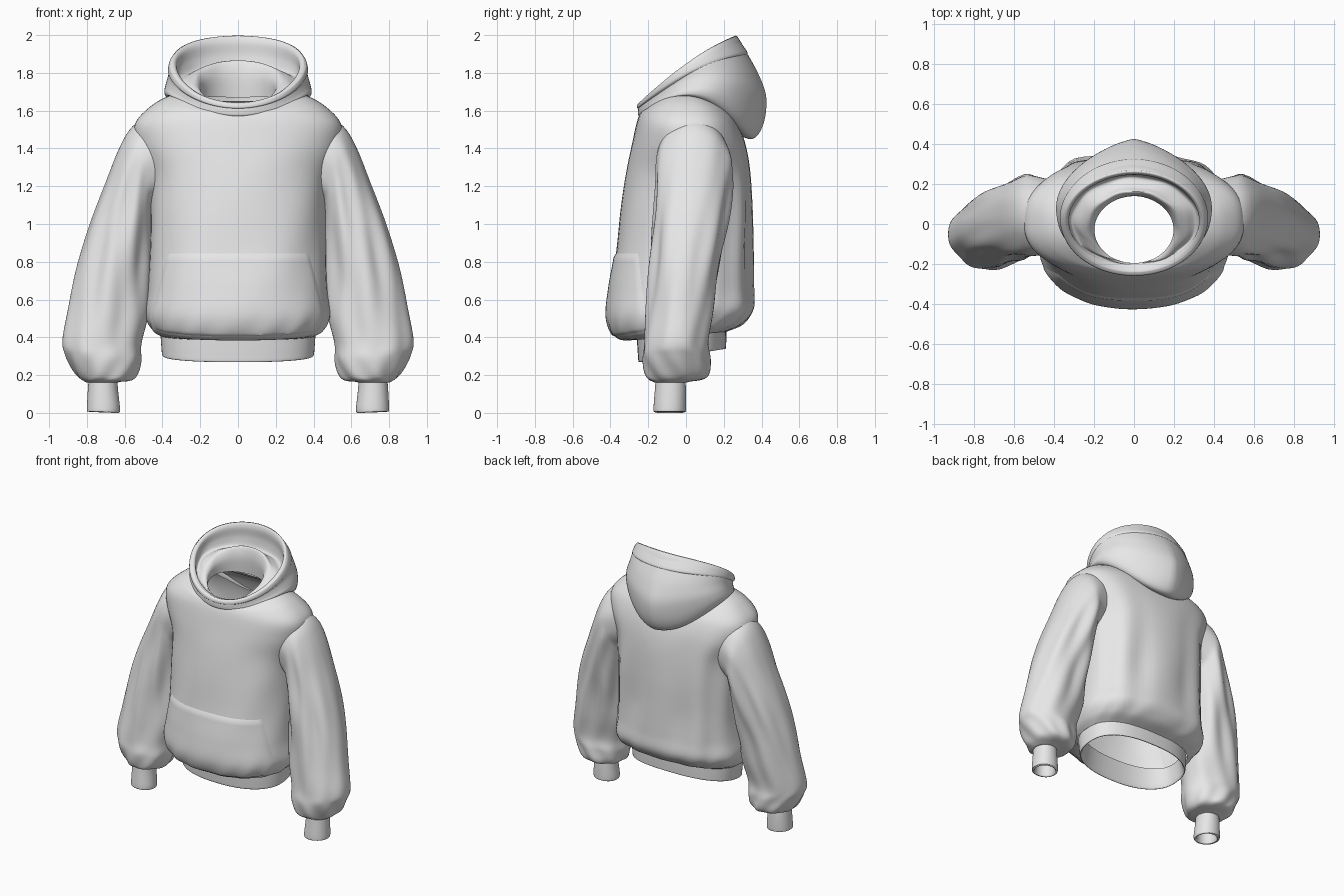
import bpy, math
from math import sin, cos, pi

cloth = bpy.data.materials.new("light grey cloth")
cloth.diffuse_color = (0.8, 0.8, 0.8, 1)


def make(name, verts, faces, angle=50):
    me = bpy.data.meshes.new(name)
    me.from_pydata(verts, [], faces)
    me.materials.append(cloth)
    ob = bpy.data.objects.new(name, me)
    bpy.context.collection.objects.link(ob)
    bpy.ops.object.select_all(action='DESELECT')
    ob.select_set(True)
    bpy.context.view_layer.objects.active = ob
    bpy.ops.object.shade_smooth_by_angle(angle=math.radians(angle))
    return ob


def spline(keys, t):
    """Catmull-Rom blend of the ring settings."""
    i = min(int(t), len(keys) - 2)
    f = t - i
    k = [keys[max(0, min(len(keys) - 1, i + d))] for d in (-1, 0, 1, 2)]
    return [0.5 * (2*b + (c - a)*f + (2*a - 5*b + 4*c - d)*f*f + (3*b - a - 3*c + d)*f**3)
            for a, b, c, d in zip(*k)]


def power(v, p):
    return math.copysign(abs(v) ** p, v)


def point(keys, t, th, nf, nb, fold=None):
    """Point on a ring; key = centre x, half width, y front, y back, z front, z side, z back, tilt."""
    cx, hx, yf, yb, zf, zs, zb, tilt = spline(keys, t)
    n = nb if cos(th) > 0 else nf
    s, c = power(sin(th), 2/n), power(cos(th), 2/n)
    m = 1 + (fold(t, th) if fold else 0)
    mid = (yf + yb) / 2
    z = zs + (zb - zf)/2*c + ((zb + zf)/2 - zs)*c*c + tilt*s
    return (cx + hx*s*m, mid + (yb - yf)/2*c*m, z)


def loft(name, keys, nf, nb, fold=None, side=1, up=True, seg=72, sub=6):
    rows = (len(keys) - 1)*sub + 1
    verts = []
    for r in range(rows):
        for j in range(seg):
            x, y, z = point(keys, r/sub, 2*pi*j/seg, nf, nb, fold)
            verts.append((x*side, y, z))
    faces = []
    for r in range(rows - 1):
        for j in range(seg):
            k = (j + 1) % seg
            q = (r*seg + j, r*seg + k, (r + 1)*seg + k, (r + 1)*seg + j)
            faces.append(q[::-1] if up == (side > 0) else q)
    return make(name, verts, faces)


def centred(rows):
    return [(0, *r, 0) for r in rows]


def slanted(rows):
    """Rows of inner x, outer x, y front, y back, inner z, outer z."""
    return [((a + b)/2, (b - a)/2, f, k, (p + q)/2, (p + q)/2, (p + q)/2, (q - p)/2)
            for a, b, f, k, p, q in rows]


# Torso: a hollow bag that balloons over the hem, with wide dropped shoulders
body = centred([
    (0.41, -0.27, 0.215, 0.385, 0.41, 0.43),
    (0.46, -0.365, 0.30, 0.395, 0.45, 0.47),
    (0.49, -0.413, 0.355, 0.50, 0.53, 0.55),
    (0.475, -0.402, 0.352, 0.66, 0.66, 0.67),
    (0.465, -0.372, 0.345, 0.85, 0.85, 0.85),
    (0.465, -0.345, 0.345, 1.08, 1.06, 1.08),
    (0.475, -0.315, 0.335, 1.28, 1.25, 1.28),
    (0.535, -0.285, 0.31, 1.43, 1.41, 1.43),
    (0.545, -0.26, 0.27, 1.54, 1.53, 1.54),
    (0.46, -0.24, 0.23, 1.59, 1.625, 1.60),
    (0.36, -0.225, 0.20, 1.60, 1.68, 1.62),
    (0.28, -0.215, 0.17, 1.61, 1.69, 1.65)])


def body_fold(t, th):
    back = max(0, cos(th))
    low = math.exp(-((t - 1) / 0.9)**2)
    mid = max(0, 1 - abs(t - 4) / 4)
    return (0.035*mid*back*sin(10*th + 0.3*t) + 0.012*low*sin(17*th + 2*t)
            + 0.006*mid*sin(7*th + 2*t))


loft("torso", body, 2.35, 2.7, body_fold)

# Ribbed hem band, turned up inside
hem = centred([
    (0.365, -0.215, 0.175, 0.42, 0.43, 0.45),
    (0.385, -0.235, 0.195, 0.29, 0.32, 0.355),
    (0.40, -0.25, 0.21, 0.27, 0.305, 0.34),
    (0.405, -0.255, 0.213, 0.31, 0.34, 0.37),
    (0.41, -0.26, 0.215, 0.39, 0.41, 0.44)])
loft("hem_band", hem, 2.3, 2.5)

# Kangaroo pocket: a raised patch following the torso front
ROWS, COLS = 24, 40
verts, faces = [], []
for r in range(ROWS + 1):
    u = 1.1 + 2.9*r/ROWS
    hx = spline(body, u)[1]
    w = min(0.93*hx, 0.375 + 0.085*max(0, (4 - u)/2)**0.8)
    lim = math.asin((w/hx)**1.175)
    for c in range(COLS + 1):
        x, y, z = point(body, u, pi + lim*(1 - 2*c/COLS), 2.35, 2.7, body_fold)
        edge = r in (0, ROWS) or c in (0, COLS)
        verts.append((x, y + (0.004 if edge else -0.01), z))
for r in range(ROWS):
    for c in range(COLS):
        a = r*(COLS + 1) + c
        faces.append((a, a + 1, a + COLS + 2, a + COLS + 1))
make("front_pocket", verts, faces, 35)

# Sleeves: from the shoulder down to a puff gathered above the cuff
sleeve = slanted([
    (0.38, 0.45, -0.15, 0.22, 1.12, 1.58),
    (0.44, 0.555, -0.16, 0.24, 1.10, 1.52),
    (0.45, 0.625, -0.165, 0.245, 1.06, 1.41),
    (0.45, 0.705, -0.17, 0.23, 0.98, 1.21),
    (0.455, 0.785, -0.18, 0.205, 0.85, 1.00),
    (0.465, 0.855, -0.19, 0.17, 0.68, 0.77),
    (0.475, 0.90, -0.205, 0.145, 0.52, 0.55),
    (0.51, 0.93, -0.22, 0.12, 0.37, 0.38),
    (0.515, 0.91, -0.23, 0.125, 0.27, 0.30),
    (0.55, 0.855, -0.21, 0.11, 0.18, 0.20),
    (0.62, 0.81, -0.175, 0.02, 0.165, 0.165),
    (0.645, 0.785, -0.155, -0.01, 0.16, 0.16)])
cuff = slanted([
    (0.64, 0.79, -0.16, -0.005, 0.19, 0.19),
    (0.635, 0.795, -0.165, 0.0, 0.12, 0.12),
    (0.625, 0.80, -0.172, 0.0, 0.025, 0.02),
    (0.63, 0.795, -0.167, -0.005, 0.0, 0.01),
    (0.645, 0.78, -0.152, -0.02, 0.015, 0.015),
    (0.65, 0.775, -0.15, -0.022, 0.12, 0.12)])


def sleeve_fold(t, th):
    drape = max(0, 1 - abs(t - 4.5)/4.5)
    puff = math.exp(-((t - 8.8)/1.0)**2)
    face = abs(cos(th))
    return face*(0.06*drape*sin(5*th + 0.9*t) + 0.04*drape*sin(9*th - 1.3*t)) \
        + 0.035*puff*sin(8*th + 2.5*t)


for label, side in (("right", 1), ("left", -1)):
    loft("sleeve_" + label, sleeve, 2.0, 2.0, sleeve_fold, side, up=False)
    loft("cuff_" + label, cuff, 2.1, 2.1, None, side, up=False, seg=40)

# Hood: hanging pouch behind, tilted rim, and folded lining down to the neck hole
hood = centred([
    (0.33, -0.215, 0.24, 1.595, 1.67, 1.49),
    (0.378, -0.24, 0.35, 1.57, 1.675, 1.45),
    (0.39, -0.252, 0.41, 1.575, 1.70, 1.53),
    (0.383, -0.255, 0.425, 1.59, 1.74, 1.67),
    (0.37, -0.255, 0.385, 1.605, 1.785, 1.79),
    (0.365, -0.252, 0.32, 1.62, 1.825, 1.91),
    (0.352, -0.243, 0.268, 1.64, 1.855, 1.995),
    (0.328, -0.217, 0.247, 1.635, 1.845, 1.965),
    (0.325, -0.205, 0.25, 1.63, 1.79, 1.89),
    (0.31, -0.20, 0.235, 1.62, 1.755, 1.82),
    (0.265, -0.20, 0.19, 1.62, 1.765, 1.835),
    (0.225, -0.197, 0.16, 1.618, 1.76, 1.865),
    (0.20, -0.195, 0.14, 1.61, 1.72, 1.79),
    (0.20, -0.20, 0.145, 1.59, 1.66, 1.67)])


def hood_fold(t, th):
    pouch = math.exp(-((t - 2.5)/1.8)**2) * max(0, cos(th))
    lining = math.exp(-((t - 10)/1.3)**2)
    return -0.10*pouch*abs(sin(2*th)) + 0.02*lining*sin(9*th + t)


loft("hood", hood, 2.0, 1.95, hood_fold)

# Stitched band around the hood opening
band = centred([
    (0.362, -0.250, 0.325, 1.61, 1.80, 1.90),
    (0.371, -0.259, 0.322, 1.616, 1.815, 1.915),
    (0.364, -0.256, 0.288, 1.634, 1.845, 1.965),
    (0.352, -0.243, 0.268, 1.643, 1.857, 1.997)])
loft("hood_rim", band, 2.0, 1.95)
